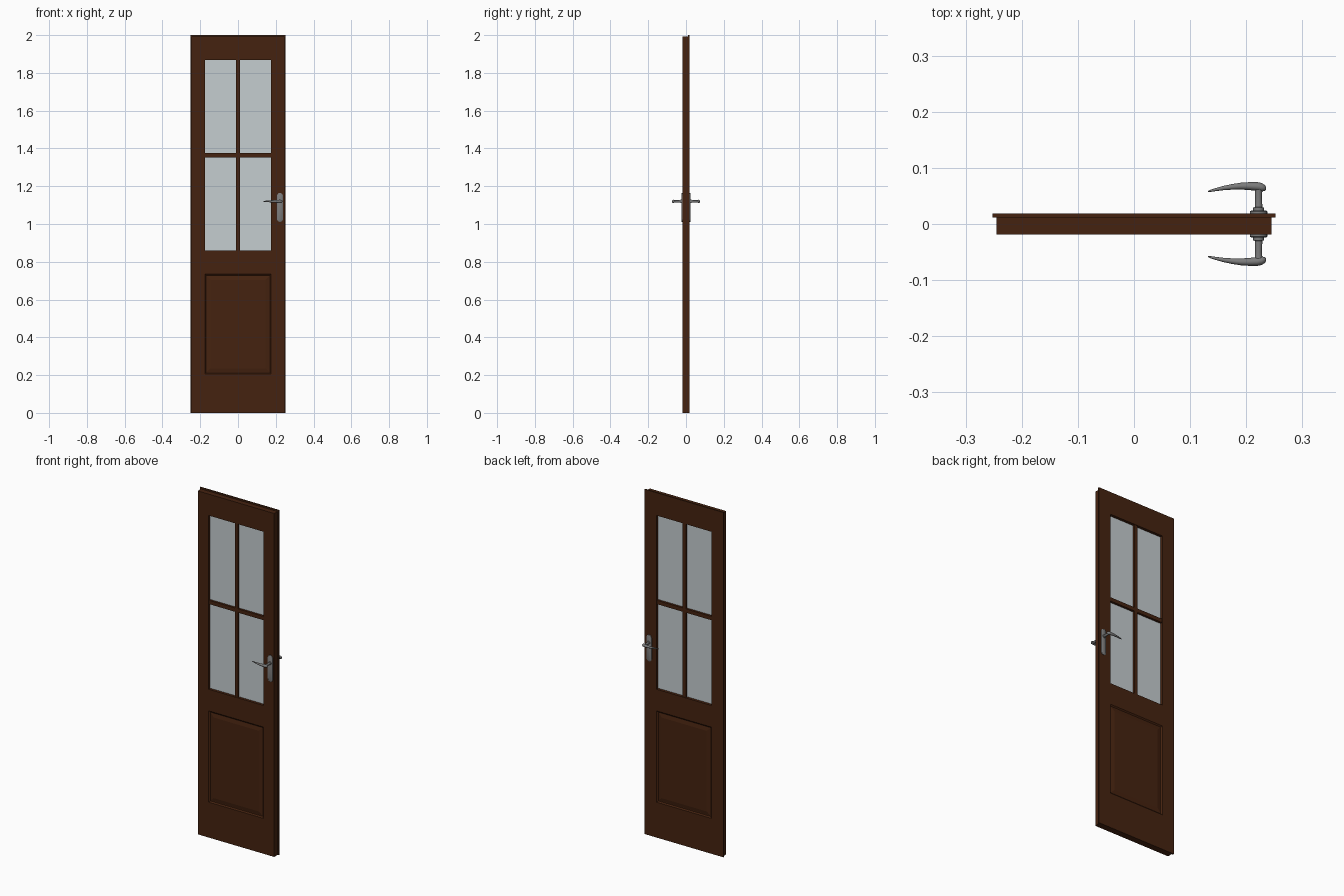
import bpy, bmesh, math
from mathutils import Vector

if "Cube" in bpy.data.objects:
    bpy.data.objects.remove(bpy.data.objects["Cube"])


def material(name, rgb):
    m = bpy.data.materials.new(name)
    m.diffuse_color = (*rgb, 1)
    m.use_nodes = True
    m.node_tree.nodes["Principled BSDF"].inputs["Base Color"].default_value = m.diffuse_color
    return m


WOOD = material("dark_brown_wood", (0.060, 0.0165, 0.005))
GLASS = material("pale_glass", (0.56, 0.61, 0.63))
METAL = material("grey_metal", (0.20, 0.20, 0.20))
FRONT, STEP, BACK = -0.0185, 0.0115, 0.019


def finish(bm, name, mat, smooth=False):
    bmesh.ops.recalc_face_normals(bm, faces=bm.faces[:])
    me = bpy.data.meshes.new(name)
    bm.to_mesh(me)
    bm.free()
    me.materials.append(mat)
    ob = bpy.data.objects.new(name, me)
    bpy.context.collection.objects.link(ob)
    if smooth:
        bpy.ops.object.select_all(action='DESELECT')
        ob.select_set(True)
        bpy.context.view_layer.objects.active = ob
        bpy.ops.object.shade_smooth_by_angle(angle=math.radians(40))
    return ob


def box_mesh(x0, x1, y0, y1, z0, z1):
    bm = bmesh.new()
    bmesh.ops.create_cube(bm, size=1)
    for v in bm.verts:
        v.co = Vector((x0 + (v.co.x + .5) * (x1 - x0),
                       y0 + (v.co.y + .5) * (y1 - y0),
                       z0 + (v.co.z + .5) * (z1 - z0)))
    return bm


def box(name, mat, *dims):
    return finish(box_mesh(*dims), name, mat)


def loft(name, rings):
    """Join closed rings of points and cap both ends."""
    bm = bmesh.new()
    loops = [[bm.verts.new(p) for p in r] for r in rings]
    n = len(loops[0])
    for a, b in zip(loops, loops[1:]):
        for i in range(n):
            j = (i + 1) % n
            bm.faces.new((a[i], a[j], b[j], b[i]))
    bm.faces.new(loops[0])
    bm.faces.new(loops[-1])
    return finish(bm, name, METAL, True)


# Frame: stiles and rails
W, OPEN = 0.245, 0.176
for s, side in ((-1, "left"), (1, "right")):
    xs = sorted((s * OPEN, s * W))
    box(side + "_stile", WOOD, *xs, FRONT, BACK, 0, 1.992)
    xs = sorted((s * W, s * 0.2525))
    box(side + "_rebate_lip", WOOD, *xs, STEP, BACK, 0, 2.0)
box("top_rail", WOOD, -OPEN, OPEN, FRONT, BACK, 1.868, 1.992)
box("top_rebate_lip", WOOD, -W, W, STEP, BACK, 1.992, 2.0)
box("middle_rail", WOOD, -OPEN, OPEN, FRONT, BACK, 0.735, 0.86)
box("bottom_rail", WOOD, -OPEN, OPEN, FRONT, BACK, 0, 0.205)

# Lower panel with a moulded groove and raised field on both faces
bm = box_mesh(-OPEN, OPEN, FRONT, BACK, 0.205, 0.735)
for f in [f for f in bm.faces if abs(f.normal.y) > 0.9]:
    for width, depth in ((0.010, -0.006), (0.006, 0), (0.028, 0.004)):
        bmesh.ops.inset_region(bm, faces=[f], thickness=width, depth=depth)
finish(bm, "lower_panel", WOOD)

# Glazing
box("glass_pane", GLASS, -OPEN, OPEN, -0.003, 0.003, 0.86, 1.868)
box("vertical_glazing_bar", WOOD, -0.010, 0.010, FRONT + .003, BACK - .003, 0.86, 1.868)
box("horizontal_glazing_bar", WOOD, -OPEN, OPEN, FRONT + .003, BACK - .003, 1.353, 1.375)

# Handle sets, front and back
HX, HZ, N = 0.222, 1.12, 20
LEVER = [(0.2355, .0635, .002), (0.2335, .0640, .005), (0.228, .0655, .0075),
         (0.220, .0668, .0078), (0.205, .0675, .0070), (0.190, .0675, .0060),
         (0.175, .0662, .0050), (0.160, .0642, .0039), (0.145, .0612, .0027),
         (0.136, .0590, .0018), (0.132, .0578, .0008)]
STEM = [(.018, .0095), (.029, .0095), (.030, .0068), (.048, .0060),
        (.058, .0066), (.066, .0070)]


def stadium(y, r, z0=1.026, z1=1.149):
    pts = []
    for zc, a0 in ((z1, 0), (z0, math.pi)):
        for i in range(11):
            a = a0 + math.pi * i / 10
            pts.append((HX + r * math.cos(a), y, zc + r * math.sin(a)))
    return pts


for s, side in ((-1, "front"), (1, "back")):
    loft(side + "_handle_plate", [stadium(s * y, r) for y, r in
                                  ((.0175, .0155), (.0225, .0155), (.0245, .0125))])
    ring = [2 * math.pi * i / N for i in range(N)]
    loft(side + "_handle_stem", [[(HX + r * math.cos(a), s * y, HZ + r * math.sin(a))
                                  for a in ring] for y, r in STEM])
    loft(side + "_handle_lever", [[(x, s * (y + r * math.cos(a)), HZ + 1.1 * r * math.sin(a))
                                   for a in ring] for x, y, r in LEVER])
